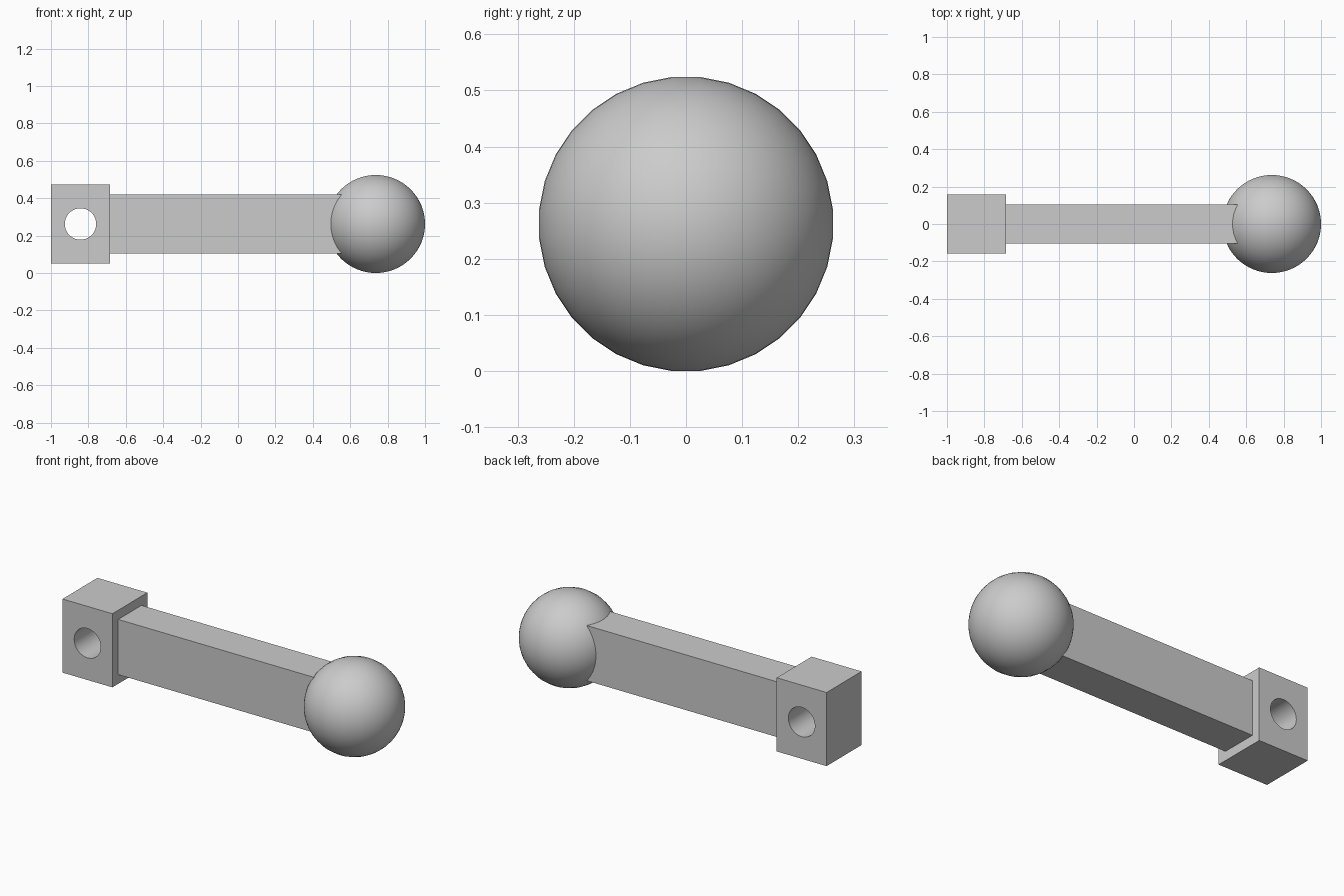
import bpy, bmesh
from math import radians
from mathutils import Matrix

cube = bpy.data.objects.get("Cube")
if cube:
    bpy.data.objects.remove(cube, do_unlink=True)

U = 2 / 38            # base module of the part
RADIUS = 5 * U        # ball radius
MID = 0.262           # height of the long axis

grey = bpy.data.materials.new("plain grey")
grey.use_nodes = True
grey.diffuse_color = (0.6, 0.6, 0.6, 1)
grey.node_tree.nodes["Principled BSDF"].inputs["Base Color"].default_value = (0.6, 0.6, 0.6, 1)


def finish(name, bm):
    mesh = bpy.data.meshes.new(name)
    bm.to_mesh(mesh)
    bm.free()
    mesh.materials.append(grey)
    obj = bpy.data.objects.new(name, mesh)
    bpy.context.collection.objects.link(obj)
    return obj


def box(name, x0, x1, width, height):
    bm = bmesh.new()
    place = Matrix.Translation(((x0 + x1) / 2, 0, MID))
    bmesh.ops.create_cube(bm, size=1, matrix=place @ Matrix.Diagonal((x1 - x0, width, height, 1)))
    return finish(name, bm)


def select(obj):
    bpy.ops.object.select_all(action='DESELECT')
    obj.select_set(True)
    bpy.context.view_layer.objects.active = obj


# Square end block and the bar running from it into the ball
block_end = -1 + 6 * U
block = box("end_block", -1, block_end, 6 * U, 8 * U)
box("bar", block_end, 1 - 1.7 * RADIUS, 4 * U, 6 * U)

# Round pin hole through the block, front to back
bm = bmesh.new()
bmesh.ops.create_cone(bm, cap_ends=True, segments=32, radius1=1.6 * U, radius2=1.6 * U, depth=1,
                      matrix=Matrix.Translation((-1 + 3 * U, 0, MID)) @ Matrix.Rotation(radians(90), 4, 'X'))
cutter = finish("hole_cutter", bm)
cutter.hide_render = True
hole = block.modifiers.new("pin_hole", 'BOOLEAN')
hole.operation = 'DIFFERENCE'
hole.solver = 'EXACT'
hole.object = cutter
select(block)
bpy.ops.object.modifier_apply(modifier=hole.name)
bpy.data.objects.remove(cutter, do_unlink=True)
bpy.ops.object.shade_smooth_by_angle(angle=radians(30))

# Ball with its poles along the bar, turned half a facet
bm = bmesh.new()
turn = Matrix.Rotation(radians(90), 4, 'Y') @ Matrix.Rotation(radians(180 / 32), 4, 'Z')
bmesh.ops.create_uvsphere(bm, u_segments=32, v_segments=32, radius=RADIUS,
                          matrix=Matrix.Translation((1 - RADIUS, 0, MID)) @ turn)
select(finish("ball", bm))
bpy.ops.object.shade_smooth()
